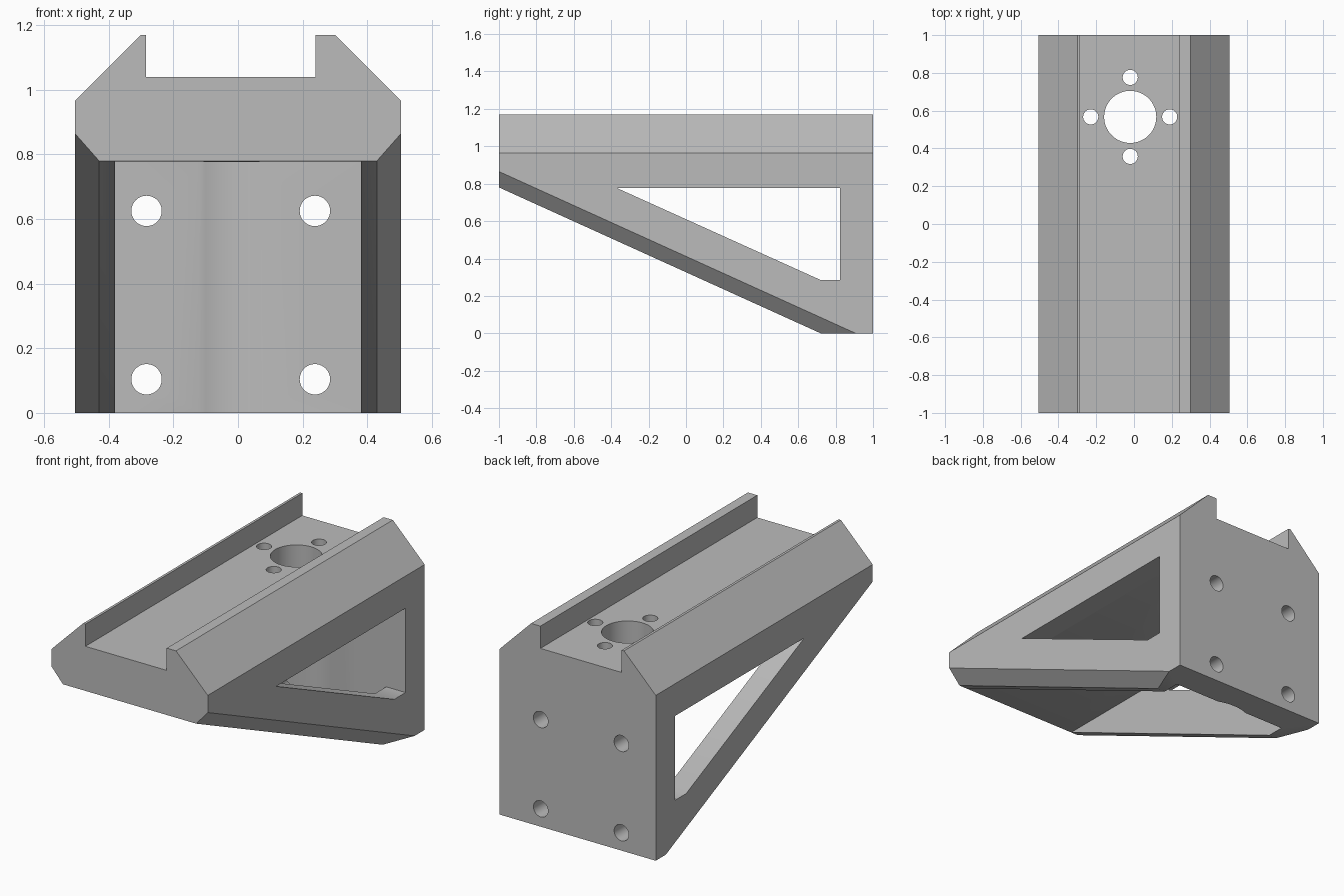
import bpy
import bmesh
from mathutils import Vector

default = bpy.data.objects.get("Cube")
if default:
    bpy.data.objects.remove(default, do_unlink=True)

grey = bpy.data.materials.new("plain grey")
grey.use_nodes = True
colour = (0.5, 0.5, 0.5, 1)
grey.diffuse_color = colour
grey.node_tree.nodes["Principled BSDF"].inputs["Base Color"].default_value = colour

HALF, EDGE, WALL = 0.505, 0.43, 0.38   # outer side, chamfer edge, inner wall
CEILING, BACK = 0.778, 0.825           # underside of slab, inner face of back plate
CENTRE = -0.02                         # channel and motor holes sit off centre


def extrude(name, outline, start, vector):
    """Closed prism from a list of 3D outline points."""
    bm = bmesh.new()
    face = bm.faces.new([bm.verts.new(Vector(p) + Vector(start)) for p in outline])
    ext = bmesh.ops.extrude_face_region(bm, geom=[face])
    moved = [v for v in ext["geom"] if isinstance(v, bmesh.types.BMVert)]
    bmesh.ops.translate(bm, verts=moved, vec=vector)
    bmesh.ops.recalc_face_normals(bm, faces=bm.faces)
    mesh = bpy.data.meshes.new(name)
    bm.to_mesh(mesh)
    bm.free()
    mesh.materials.append(grey)
    obj = bpy.data.objects.new(name, mesh)
    bpy.context.collection.objects.link(obj)
    return obj


def cylinder(name, radius, depth, location, rotation=(0, 0, 0)):
    bpy.ops.mesh.primitive_cylinder_add(vertices=64, radius=radius, depth=depth,
                                        location=location, rotation=rotation)
    obj = bpy.context.object
    obj.name = name
    obj.data.materials.append(grey)
    return obj


# Body: end profile with an off-centre channel, run along the full length
profile = [(-HALF, 0), (HALF, 0), (HALF, 0.965), (0.3, 1.17), (0.24, 1.17),
           (0.24, 1.04), (-0.285, 1.04), (-0.285, 1.17), (-0.3, 1.17), (-HALF, 0.965)]
bracket = extrude("bracket", [(x, 0, z) for x, z in profile], (0, -1, 0), (0, 2, 0))

# Sloped underside and its two chamfered edges
front, foot = Vector((0, -1, 0.78)), Vector((0, 0.72, 0))
run = foot - front
planes = [(front, run.cross(Vector((1, 0, 0))))]
for side in (-1, 1):
    corner = Vector((side * EDGE, -1, 0.78))
    across = Vector((side * (HALF - EDGE), 0, 0.085))
    planes.append((corner, run.cross(across)))
bm = bmesh.new()
bm.from_mesh(bracket.data)
for point, normal in planes:
    if normal.z < 0:
        normal = -normal
    bmesh.ops.bisect_plane(bm, geom=bm.verts[:] + bm.edges[:] + bm.faces[:], dist=1e-5,
                           plane_co=point, plane_no=normal, clear_inner=True)
    bmesh.ops.holes_fill(bm, edges=[e for e in bm.edges if e.is_boundary], sides=0)
bmesh.ops.recalc_face_normals(bm, faces=bm.faces)
bm.to_mesh(bracket.data)
bm.free()

cutters = []

# Hollow between the side walls, open below
cavity = [(-WALL, -1.2, 0), (WALL, -1.2, 0), (WALL, BACK, 0), (-WALL, BACK, 0)]
cutters.append(extrude("cavity_cutter", cavity, (0, 0, -0.2), (0, 0, CEILING + 0.2)))

# Windows through both side walls
window = [(-0.37, 0.777), (0.824, 0.777), (0.824, 0.285), (0.72, 0.285)]
cutters.append(extrude("window_cutter", [(0, y, z) for y, z in window],
                       (-0.7, 0, 0), (1.4, 0, 0)))

# Motor clearance scooped out of the back plate
cutters.append(cylinder("motor_recess_cutter", 0.277, 0.977, (CENTRE, 0.567, 0.2885)))

# Shaft hole with four screw holes around it
cutters.append(cylinder("shaft_hole_cutter", 0.138, 0.6, (CENTRE, 0.567, 0.95)))
for dx, dy in ((1, 0), (-1, 0), (0, 1), (0, -1)):
    cutters.append(cylinder("screw_hole_cutter", 0.04, 0.6,
                            (CENTRE + dx * 0.209, 0.567 + dy * 0.209, 0.95)))

# Four mounting holes through the back plate
for x in (-0.283, 0.238):
    for z in (0.104, 0.625):
        cutters.append(cylinder("mount_hole_cutter", 0.047, 0.6, (x, 0.95, z),
                                (1.5708, 0, 0)))

bpy.ops.object.select_all(action="DESELECT")
bracket.select_set(True)
bpy.context.view_layer.objects.active = bracket
for cutter in cutters:
    cut = bracket.modifiers.new(cutter.name, "BOOLEAN")
    cut.operation = "DIFFERENCE"
    cut.solver = "EXACT"
    cut.object = cutter
    bpy.ops.object.modifier_apply(modifier=cut.name)
    bpy.data.objects.remove(cutter, do_unlink=True)

bpy.ops.object.shade_smooth_by_angle(angle=0.5)
